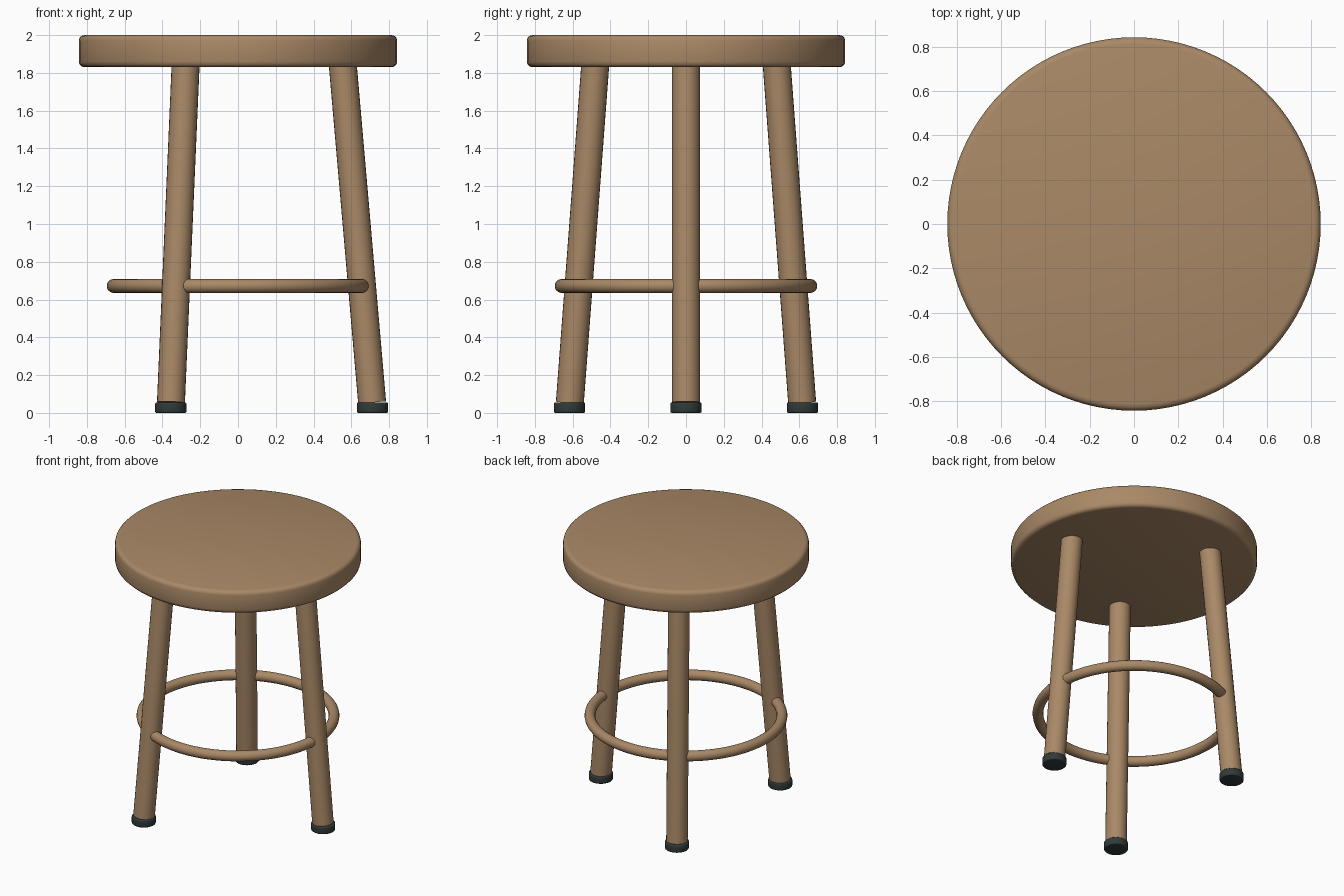
import bpy
import math
from mathutils import Vector

cube = bpy.data.objects.get("Cube")
if cube:
    bpy.data.objects.remove(cube, do_unlink=True)


def make_material(name, rgb):
    mat = bpy.data.materials.new(name)
    mat.use_nodes = True
    mat.diffuse_color = (*rgb, 1)
    bsdf = mat.node_tree.nodes["Principled BSDF"]
    bsdf.inputs["Base Color"].default_value = (*rgb, 1)
    bsdf.inputs["Roughness"].default_value = 0.6
    return mat


wood = make_material("warm wood", (0.40, 0.25, 0.135))
rubber = make_material("dark rubber", (0.03, 0.042, 0.042))


def finish(name, mat, bevel=0.0, segments=3):
    obj = bpy.context.object
    obj.name = name
    obj.data.materials.append(mat)
    if bevel:
        mod = obj.modifiers.new("Rounded edges", "BEVEL")
        mod.width = bevel
        mod.segments = segments
        mod.limit_method = "ANGLE"
        mod.angle_limit = math.radians(40)
        bpy.ops.object.modifier_apply(modifier=mod.name)
    bpy.ops.object.shade_smooth_by_angle(angle=math.radians(35))
    return obj


def rod(name, start, end, radius, mat, sides=24, bevel=0.0):
    """Cylinder running between two points."""
    axis = end - start
    bpy.ops.mesh.primitive_cylinder_add(
        vertices=sides, radius=radius, depth=axis.length,
        location=(start + end) / 2,
        rotation=axis.to_track_quat("Z", "Y").to_euler())
    return finish(name, mat, bevel)


# Round seat with softened rims
rod("seat", Vector((0, 0, 1.83)), Vector((0, 0, 2)), 0.843, wood, 96, 0.03)

# Three splayed legs, each standing in a rubber foot
for i, side in enumerate(("left", "back_right", "front_right")):
    angle = i * math.tau / 3
    out = Vector((math.cos(angle), math.sin(angle), 0))
    up = Vector((0, 0, 1))
    rod(side + "_leg", out * 0.71 + up * 0.055, out * 0.555 + up * 1.84, 0.074, wood)
    rod(side + "_foot", out * 0.712, out * 0.712 + up * 0.055, 0.083, rubber, 32, 0.008)

# Foot ring passing through the legs
bpy.ops.mesh.primitive_torus_add(
    major_radius=0.658, minor_radius=0.037, major_segments=96,
    minor_segments=16, location=(0, 0, 0.672))
finish("foot_ring", wood)
